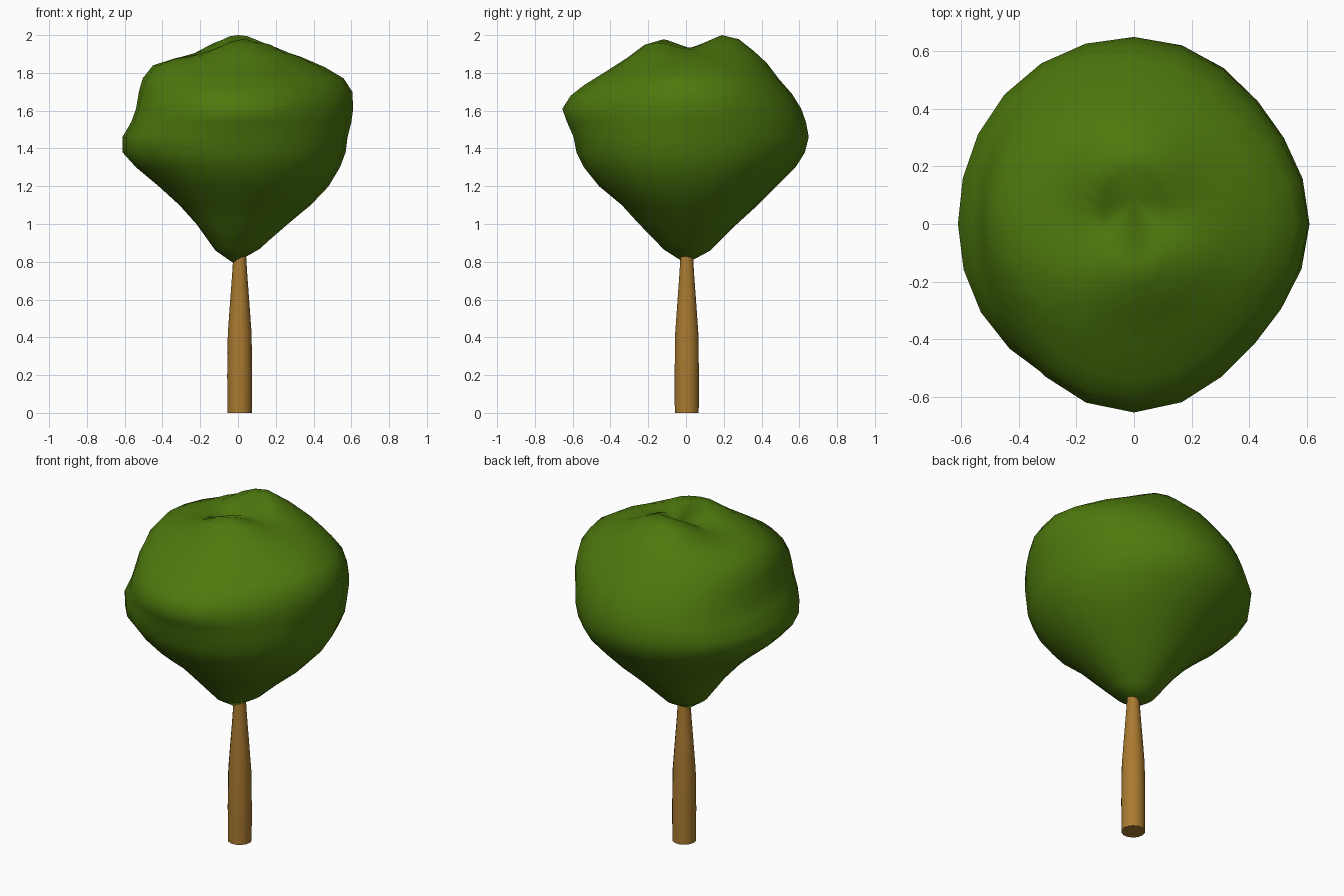
import bpy, bmesh, math

if "Cube" in bpy.data.objects:
    bpy.data.objects.remove(bpy.data.objects["Cube"])


def material(name, rgb):
    m = bpy.data.materials.new(name)
    m.diffuse_color = (*rgb, 1)
    m.use_nodes = True
    m.node_tree.nodes["Principled BSDF"].inputs["Base Color"].default_value = m.diffuse_color
    return m


def loft(name, rings, bottom, top, mat):
    """Skin closed rings of points; close the ends with a tip point or a flat cap (None)."""
    bm = bmesh.new()
    loops = [[bm.verts.new(p) for p in ring] for ring in rings]
    n = len(loops[0])
    for a, b in zip(loops, loops[1:]):
        for i in range(n):
            j = (i + 1) % n
            bm.faces.new((a[i], a[j], b[j], b[i]))
    for loop, tip in ((loops[0][::-1], bottom), (loops[-1], top)):
        if tip is None:
            bm.faces.new(loop)
        else:
            v = bm.verts.new(tip)
            for i in range(n):
                bm.faces.new((loop[i], loop[(i + 1) % n], v))
    bmesh.ops.recalc_face_normals(bm, faces=bm.faces[:])
    mesh = bpy.data.meshes.new(name)
    bm.to_mesh(mesh)
    bm.free()
    mesh.materials.append(mat)
    obj = bpy.data.objects.new(name, mesh)
    bpy.context.collection.objects.link(obj)
    bpy.ops.object.select_all(action='DESELECT')
    obj.select_set(True)
    bpy.context.view_layer.objects.active = obj
    bpy.ops.object.shade_smooth_by_angle(angle=math.radians(60))
    return obj


leaf = material("leaf green", (0.075, 0.19, 0.004))
bark = material("bark brown", (0.40, 0.195, 0.03))

# Trunk: straight foot, then a taper into the crown
TRUNK = [(0, .065), (.2, .066), (.42, .063), (.6, .05), (.72, .041), (.83, .034)]
rings = [[(.009 + r * math.cos(t * math.tau / 14), .004 + r * math.sin(t * math.tau / 14), z)
          for t in range(14)] for z, r in TRUNK]
loft("trunk", rings, None, None, bark)

# Crown side: height, then reach to the right, back, left and front
SIDE = [(.86, .12, .13, .12, .12), (1.0, .27, .27, .22, .25), (1.1, .385, .38, .31, .34),
        (1.2, .48, .48, .42, .46), (1.3, .54, .58, .54, .54), (1.38, .57, .63, .612, .58),
        (1.46, .58, .65, .612, .595), (1.54, .60, .635, .565, .63), (1.61, .61, .61, .54, .655)]
# Crown top: (reach, height) to the right, back, left and front, with a dent in the middle
CAP = [((.605, 1.70), (.56, 1.69), (.525, 1.70), (.61, 1.68)),
       ((.56, 1.77), (.49, 1.77), (.505, 1.77), (.54, 1.735)),
       ((.46, 1.83), (.43, 1.85), (.45, 1.84), (.42, 1.81)),
       ((.33, 1.885), (.36, 1.915), (.34, 1.875), (.31, 1.88)),
       ((.20, 1.915), (.28, 1.978), (.20, 1.895), (.22, 1.945)),
       ((.10, 1.92), (.19, 2.0), (.10, 1.90), (.13, 1.967))]
# Diagonal fullness low and high: back right, back left, front left, front right
LOW = (.985, 1.01, 1.02, 1.0)
HIGH = (.98, 1.0, .97, .93)
SEG = 24
rows = [[(r, row[0]) for r in row[1:]] for row in SIDE] + [list(c) for c in CAP]
rings = []
for row in rows:
    ring = []
    for i in range(SEG):
        a = i * math.tau / SEG
        q, f = divmod(i * 4 / SEG, 1)
        q = int(q)
        w = math.sin(f * math.pi / 2) ** 2
        (r0, z0), (r1, z1) = row[q], row[(q + 1) % 4]
        z = z0 + (z1 - z0) * w
        t = min(1, max(0, (z - 1.44) / .18))
        fullness = LOW[q] + (HIGH[q] - LOW[q]) * t
        r = (r0 + (r1 - r0) * w) * (1 - (1 - fullness) * math.sin(f * math.pi) ** 2)
        x, y = r * math.cos(a), r * math.sin(a)
        # small lump on top, right of the front peak
        z += .03 * math.exp(-((x - .14) ** 2 + (y + .1) ** 2) / .015)
        ring.append((x, y, z))
    rings.append(ring)
loft("crown", rings, (-.02, 0, .79), (0, .09, 1.905), leaf)
